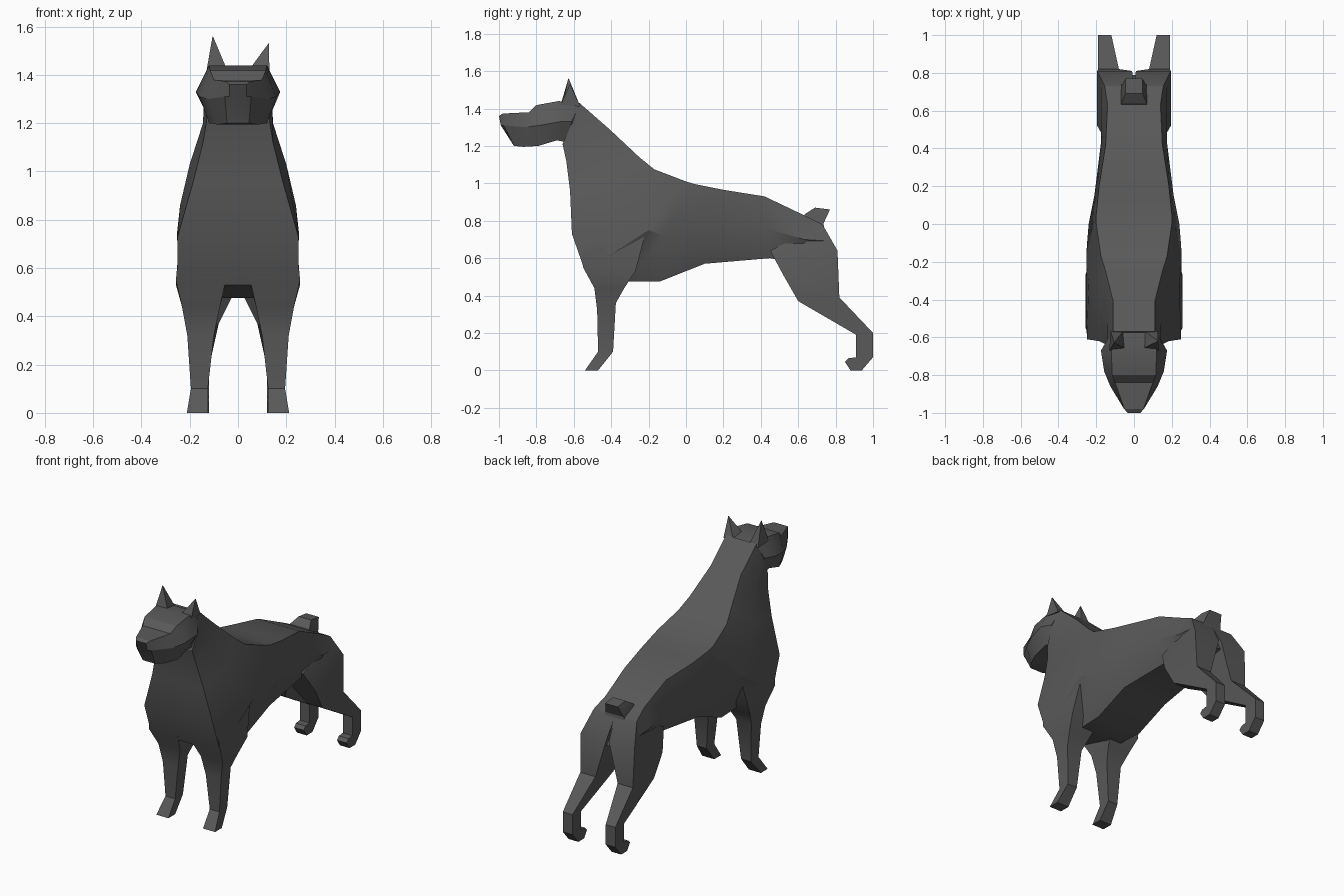
import bpy, bmesh
from mathutils import Vector

coat = bpy.data.materials.new("dark_coat")
coat.diffuse_color = (0.1, 0.1, 0.1, 1)


def loft(name, rings, angle=0.5):
    """Skin a list of equal-length point rings and cap both ends."""
    bm = bmesh.new()
    rows = [[bm.verts.new(p) for p in ring] for ring in rings]
    n = len(rows[0])
    for a, b in zip(rows, rows[1:]):
        for i in range(n):
            j = (i + 1) % n
            bm.faces.new((a[i], a[j], b[j], b[i]))
    bm.faces.new(rows[0])
    bm.faces.new(rows[-1])
    bmesh.ops.recalc_face_normals(bm, faces=bm.faces)
    me = bpy.data.meshes.new(name)
    bm.to_mesh(me)
    bm.free()
    me.materials.append(coat)
    ob = bpy.data.objects.new(name, me)
    bpy.context.collection.objects.link(ob)
    bpy.ops.object.select_all(action='DESELECT')
    ob.select_set(True)
    bpy.context.view_layer.objects.active = ob
    bpy.ops.object.shade_smooth_by_angle(angle=angle)
    return ob


def hexagon(s):
    """Symmetric ring from top, middle and bottom (y, z, half width)."""
    right = [(w, y, z) for y, z, w in s]
    return right + [(-x, y, z) for x, y, z in reversed(right)]


def limb(s, side):
    """Rectangular ring from front y z, back y z, inner x, outer x."""
    fy, fz, by, bz, xi, xo = s
    return [(side * xi, fy, fz), (side * xo, fy, fz),
            (side * xo, by, bz), (side * xi, by, bz)]


# Torso and neck
body = [
    [(-.57, 1.43, .11), (-.61, 1.32, .14), (-.66, 1.21, .13)],
    [(-.41, 1.29, .11), (-.52, 1.20, .145), (-.64, 1.12, .145)],
    [(-.25, 1.14, .15), (-.40, 1.03, .20), (-.62, .96, .185)],
    [(-.17, 1.075, .175), (-.32, .86, .24), (-.61, .73, .25)],
    [(0, 1.01, .20), (-.20, .75, .252), (-.54, .53, .25)],
    [(.05, .995, .20), (-.12, .72, .25), (-.33, .475, .15)],
    [(.10, .985, .195), (.0, .72, .24), (-.14, .475, .16)],
    [(.20, .965, .185), (.15, .76, .21), (.10, .57, .16)],
    [(.42, .93, .15), (.43, .76, .175), (.45, .60, .13)],
    [(.63, .83, .14), (.63, .70, .175), (.62, .56, .12)],
    [(.73, .78, .155), (.78, .69, .175), (.79, .60, .05)],
]
loft("torso", [hexagon(s) for s in body])

# Head and muzzle
head = [
    [(-.57, 1.42, .11), (-.61, 1.33, .14), (-.64, 1.22, .12)],
    [(-.68, 1.44, .12), (-.67, 1.33, .175), (-.69, 1.23, .12)],
    [(-.80, 1.418, .115), (-.78, 1.31, .158), (-.79, 1.20, .12)],
    [(-.84, 1.38, .10), (-.86, 1.30, .125), (-.87, 1.195, .085)],
    [(-.98, 1.373, .05), (-.975, 1.31, .055), (-.92, 1.20, .045)],
    [(-1.0, 1.36, .035), (-.99, 1.31, .035), (-.925, 1.22, .035)],
]
loft("head", [hexagon(s) for s in head])

# Legs
front = [
    (-.58, .75, -.22, .72, .04, .24),
    (-.55, .55, -.27, .53, .05, .257),
    (-.49, .44, -.33, .44, .075, .232),
    (-.475, .32, -.375, .36, .10, .21),
    (-.47, .10, -.39, .10, .125, .195),
    (-.54, 0, -.47, 0, .125, .212),
]
hind = [
    (.45, .64, .73, .78, .0, .155),
    (.52, .51, .81, .64, .01, .195),
    (.60, .37, .82, .39, .08, .19),
    (.91, .19, 1.0, .20, .12, .19),
    (.91, .07, 1.0, .07, .12, .19),
    (.87, .065, .94, 0, .12, .19),
    (.85, .045, .88, 0, .12, .19),
]
for side, label in ((-1, "right"), (1, "left")):
    loft("front_leg_" + label, [limb(s, side) for s in front])
    loft("hind_leg_" + label, [limb(s, side) for s in hind])

# Ears: narrow pyramids with slightly different tips
for side, label, tip in ((-1, "right", (-.105, -.628, 1.563)),
                         (1, "left", (.128, -.62, 1.533))):
    base = [(side * .045, -.66, 1.42), (side * .13, -.67, 1.42),
            (side * .125, -.565, 1.41), (side * .06, -.57, 1.42)]
    t = Vector(tip)
    point = [t + (Vector(b) - t) * .02 for b in base]
    loft("ear_" + label, [base, point])

# Docked tail
tail = [[(-.07, .63, .81), (.07, .63, .81), (.07, .74, .75), (-.07, .74, .75)],
        [(-.07, .635, .835), (.07, .635, .835), (.065, .735, .785), (-.065, .735, .785)],
        [(-.045, .69, .87), (.045, .69, .87), (.045, .77, .86), (-.045, .77, .86)]]
loft("tail", tail)
